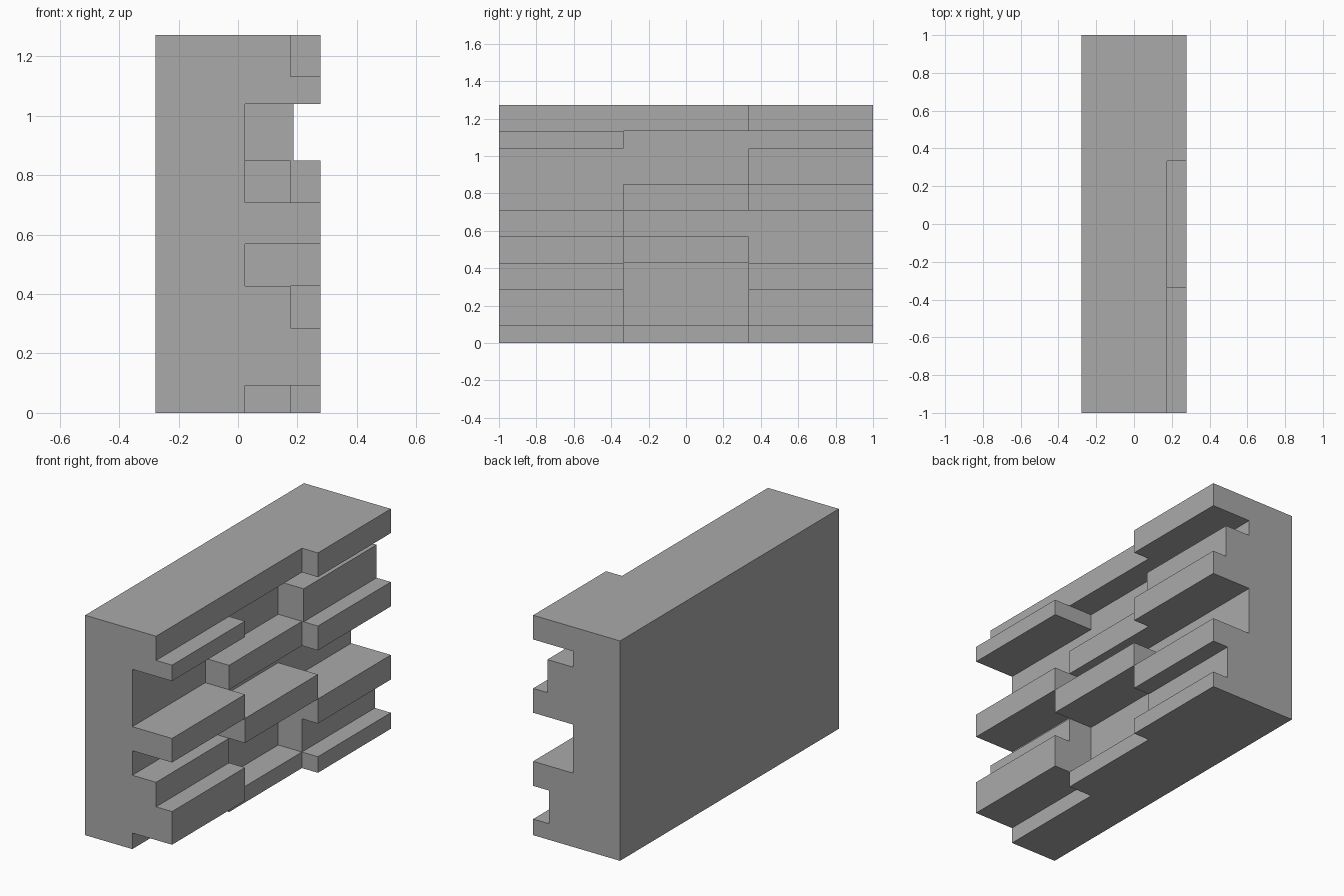
import bpy
import bmesh
from mathutils import Vector

cube = bpy.data.objects.get("Cube")
if cube:
    bpy.data.objects.remove(cube, do_unlink=True)

# Wall depths: back plane, recessed wall, middle courses, proud courses
BACK, DEEP, MID, MID_PLUS, PROUD = -0.278, 0.024, 0.176, 0.187, 0.278
XS = [BACK, DEEP, MID, MID_PLUS, PROUD]
YS = [-1, -1 / 3, 1 / 3, 1]
ZS = [0, 0.093, 0.285, 0.427, 0.569, 0.708, 0.849, 1.04, 1.132, 1.272]

# Depth of every course, bottom to top, in each third of the wall
COURSES = [
    [DEEP, PROUD, MID, DEEP, PROUD, DEEP, DEEP, PROUD, MID],       # front third
    [MID, DEEP, DEEP, PROUD, DEEP, MID, DEEP, DEEP, MID],          # middle third
    [PROUD, MID, PROUD, DEEP, DEEP, PROUD, MID_PLUS, DEEP, PROUD], # back third
]
CUTS = [XS, YS, ZS]


def solid(cell):
    """True where the wall fills this block of the layout."""
    if any(c < 0 or c >= len(cuts) - 1 for c, cuts in zip(cell, CUTS)):
        return False
    i, j, k = cell
    return XS[i + 1] <= COURSES[j][k]


def add_side(bm, cell, axis, step):
    """Add the exposed face of a block, wound to face outwards."""
    u, v = (axis + 1) % 3, (axis + 2) % 3
    corners = []
    for du, dv in ((0, 0), (1, 0), (1, 1), (0, 1)):
        idx = list(cell)
        idx[axis] += step > 0
        idx[u] += du
        idx[v] += dv
        corners.append(bm.verts.new(Vector([c[n] for c, n in zip(CUTS, idx)])))
    bm.faces.new(corners if step > 0 else corners[::-1])


# Stepped wall as one outer skin
bm = bmesh.new()
cells = [(i, j, k) for i in range(len(XS) - 1)
         for j in range(len(YS) - 1) for k in range(len(ZS) - 1)]
for cell in filter(solid, cells):
    for axis in range(3):
        for step in (-1, 1):
            neighbour = list(cell)
            neighbour[axis] += step
            if not solid(neighbour):
                add_side(bm, cell, axis, step)

# Weld the skin and merge flat areas into clean faces
bmesh.ops.remove_doubles(bm, verts=bm.verts[:], dist=0.0001)
bmesh.ops.dissolve_limit(bm, angle_limit=0.01, verts=bm.verts[:], edges=bm.edges[:])

mesh = bpy.data.meshes.new("stepped_wall")
bm.to_mesh(mesh)
bm.free()
wall = bpy.data.objects.new("stepped_wall", mesh)
bpy.context.collection.objects.link(wall)

# Plain grey stone
grey = (0.4, 0.4, 0.4, 1)
stone = bpy.data.materials.new("grey_stone")
stone.use_nodes = True
stone.diffuse_color = grey
stone.node_tree.nodes["Principled BSDF"].inputs["Base Color"].default_value = grey
mesh.materials.append(stone)
